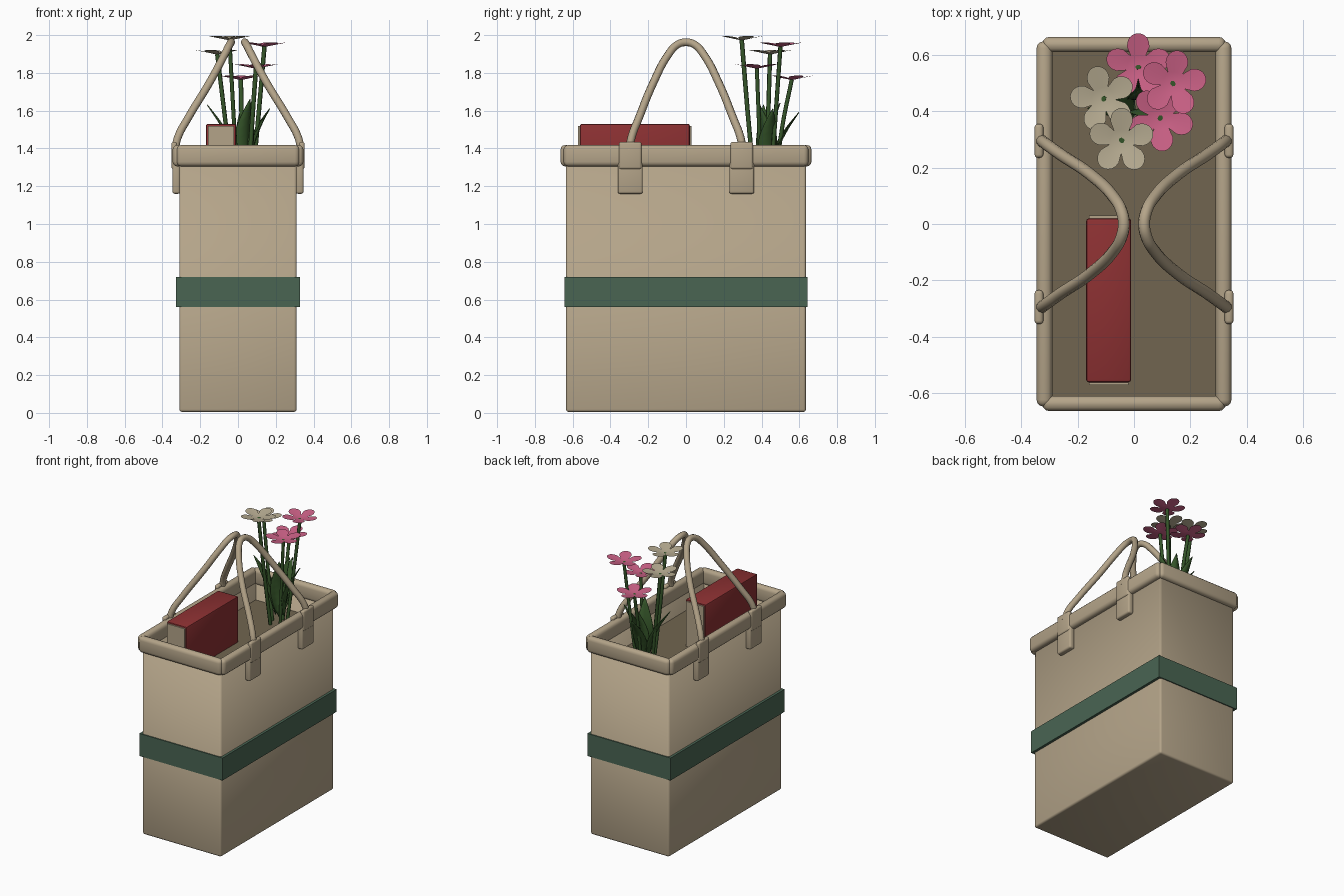
import bpy, bmesh, math
from mathutils import Vector

if "Cube" in bpy.data.objects:
    bpy.data.objects.remove(bpy.data.objects["Cube"])


def material(name, rgb):
    m = bpy.data.materials.new(name)
    m.diffuse_color = (*rgb, 1)
    m.use_nodes = True
    m.node_tree.nodes["Principled BSDF"].inputs["Base Color"].default_value = m.diffuse_color
    return m


CANVAS = material("beige canvas", (0.456, 0.371, 0.250))
LINING = material("dark lining", (0.165, 0.130, 0.080))
GREEN = material("green band", (0.067, 0.130, 0.086))
RED = material("red cover", (0.262, 0.030, 0.032))
PINK = material("pink petal", (0.600, 0.120, 0.240))
CREAM = material("cream petal", (0.470, 0.410, 0.285))
STEM = material("stem green", (0.035, 0.090, 0.022))


def finish(name, bm, mat, smooth=True):
    me = bpy.data.meshes.new(name)
    bm.to_mesh(me)
    bm.free()
    me.materials.append(mat)
    ob = bpy.data.objects.new(name, me)
    bpy.context.collection.objects.link(ob)
    if smooth:
        bpy.ops.object.select_all(action='DESELECT')
        ob.select_set(True)
        bpy.context.view_layer.objects.active = ob
        bpy.ops.object.shade_smooth_by_angle(angle=math.radians(40))
    return ob


def box(name, lo, hi, mat, bevel=0.0, segments=3):
    bm = bmesh.new()
    bmesh.ops.create_cube(bm, size=1)
    for v in bm.verts:
        v.co = Vector([(a + b) / 2 + c * (b - a) for a, b, c in zip(lo, hi, v.co)])
    if bevel:
        bmesh.ops.bevel(bm, geom=bm.edges[:], offset=bevel, segments=segments,
                        profile=0.5, affect='EDGES')
    return finish(name, bm, mat, bevel > 0)


def tube(name, points, radius, mat, sides=12, steps=8):
    """Round tube along a smooth path through the points."""
    cu = bpy.data.curves.new(name, 'CURVE')
    cu.dimensions = '3D'
    sp = cu.splines.new('BEZIER')
    sp.bezier_points.add(len(points) - 1)
    for p, co in zip(sp.bezier_points, points):
        p.co = co
        p.handle_left_type = p.handle_right_type = 'AUTO'
    sp.resolution_u = steps
    cu.bevel_depth = radius
    cu.bevel_resolution = sides // 4 - 1
    cu.use_fill_caps = True
    cu.materials.append(mat)
    ob = bpy.data.objects.new(name, cu)
    bpy.context.collection.objects.link(ob)
    return ob


# Bag body: open box with softened corners and an inner wall
bm = bmesh.new()
bmesh.ops.create_cube(bm, size=1)
for v in bm.verts:
    v.co = Vector((v.co.x * 0.62, v.co.y * 1.27, 0.005 + (v.co.z + 0.5) * 1.38))
bmesh.ops.delete(bm, geom=[f for f in bm.faces if f.normal.z > 0.9], context='FACES_ONLY')
soft = [e for e in bm.edges if len(e.link_faces) == 2]
bmesh.ops.bevel(bm, geom=soft, offset=0.014, segments=3, profile=0.5, affect='EDGES')
body = finish("bag_body", bm, CANVAS)
wall = body.modifiers.new("wall", 'SOLIDIFY')
wall.thickness = 0.018
wall.offset = -1

# Dark panel that closes the inside below the rim
box("bag_lining", (-0.293, -0.618, 1.18), (0.293, 0.618, 1.20), LINING)

# Green band wrapped around the body
bm = bmesh.new()
rings = []
for hx, hy, z in ((0.328, 0.642, 0.56), (0.328, 0.642, 0.72),
                  (0.305, 0.630, 0.72), (0.305, 0.630, 0.56)):
    rings.append([bm.verts.new((sx * hx, sy * hy, z))
                  for sx, sy in ((1, 1), (-1, 1), (-1, -1), (1, -1))])
for r in range(4):
    a, b = rings[r], rings[(r + 1) % 4]
    for i in range(4):
        j = (i + 1) % 4
        bm.faces.new((a[i], a[j], b[j], b[i]))
bmesh.ops.recalc_face_normals(bm, faces=bm.faces[:])
finish("green_band", bm, GREEN, smooth=False)

# Padded rim, strap tabs and handles on both sides
for s, side in ((-1, "left"), (1, "right")):
    def span(a, b):
        return sorted((s * a, s * b))
    x0, x1 = span(0.290, 0.346)
    box(f"rim_side_{side}", (x0, -0.648, 1.305), (x1, 0.648, 1.418), CANVAS, 0.024)
    y0, y1 = span(0.610, 0.664)
    end = "front" if s < 0 else "back"
    box(f"rim_{end}", (-0.325, y0, 1.305), (0.325, y1, 1.418), CANVAS, 0.024)
    for t, place in ((-1, "front"), (1, "back")):
        y = t * 0.295
        x0, x1 = span(0.306, 0.347)
        box(f"tab_lower_{side}_{place}", (x0, y - 0.066, 1.16), (x1, y + 0.066, 1.36),
            CANVAS, 0.012)
        x0, x1 = span(0.322, 0.353)
        box(f"tab_upper_{side}_{place}", (x0, y - 0.060, 1.29), (x1, y + 0.060, 1.435),
            CANVAS, 0.012)
    half = [(0.334, 0.300, 1.39), (0.318, 0.288, 1.46), (0.265, 0.250, 1.56),
            (0.150, 0.172, 1.75), (0.072, 0.095, 1.895), (0.044, 0.045, 1.950)]
    path = ([(s * x, -y, z) for x, y, z in half] + [(s * 0.036, 0, 1.962)]
            + [(s * x, y, z) for x, y, z in reversed(half)])
    tube(f"handle_{side}", path, 0.021, CANVAS, sides=16)

# Book: pages inside a red cover
box("book_cover", (-0.170, -0.562, 1.20), (-0.010, 0.020, 1.530), RED, 0.010, 2)
box("book_pages", (-0.160, -0.572, 1.20), (-0.020, 0.030, 1.520), CANVAS)


# Flowers: five-petal shallow cups on slightly bent stems
def flower(name, x, y, z, turn, mat):
    bm = bmesh.new()
    n = 60
    center = bm.verts.new((x, y, z - 0.028))
    loops = []
    for k in (0.35, 1.0):
        ring = []
        for i in range(n):
            a = 2 * math.pi * i / n
            r = 0.045 + 0.072 * abs(math.cos(2.5 * a)) ** 0.55
            r = 0.04 if k < 1 else r
            ring.append(bm.verts.new((x + r * math.cos(a + turn), y + r * math.sin(a + turn),
                                      z - 0.028 + 0.024 * r / 0.117)))
        loops.append(ring)
    for i in range(n):
        j = (i + 1) % n
        bm.faces.new((center, loops[0][i], loops[0][j]))
        bm.faces.new((loops[0][i], loops[1][i], loops[1][j], loops[0][j]))
    finish(name + "_petals", bm, mat)
    bx, by = 0.03 + (x - 0.03) * 0.4, 0.41 + (y - 0.41) * 0.4
    tube(name + "_stem", [(bx, by, 1.20), (bx * 0.55 + x * 0.45, by * 0.55 + y * 0.45, 1.52),
                          (x, y, z - 0.026)], 0.012, STEM, sides=8, steps=5)


flower("cream_flower_tall", -0.045, 0.295, 2.000, 0.30, CREAM)
flower("cream_flower_low", -0.110, 0.445, 1.925, 0.55, CREAM)
flower("pink_flower_back", 0.015, 0.560, 1.790, 1.57, PINK)
flower("pink_flower_right", 0.140, 0.500, 1.965, 0.15, PINK)
flower("pink_flower_front", 0.095, 0.375, 1.850, 1.00, PINK)


# Leaves: pointed blades folded along the middle and bending outward
def leaf(name, base, tip, width):
    base, tip = Vector(base), Vector(tip)
    out = Vector((tip.x - base.x, tip.y - base.y, 0)).normalized()
    across = Vector((-out.y, out.x, 0))
    bm = bmesh.new()
    rows, steps = [], 9
    for i in range(steps + 1):
        t = i / steps
        p = base.lerp(tip, t)
        p -= out * 0.03 * math.sin(math.pi * t)
        w = width * (0.06 + math.sin(math.pi * t ** 0.85)) / 2 if t < 1 else 0.002
        rows.append([bm.verts.new(p + across * w * c + out * abs(c) * w * -0.35)
                     for c in (-1, 0, 1)])
    for a, b in zip(rows, rows[1:]):
        for c in range(2):
            bm.faces.new((a[c], a[c + 1], b[c + 1], b[c]))
    ob = finish(name, bm, STEM)
    thick = ob.modifiers.new("thickness", 'SOLIDIFY')
    thick.thickness = 0.004


leaf("leaf_front", (0.045, 0.40, 1.25), (0.065, 0.37, 1.66), 0.11)
leaf("leaf_back", (0.040, 0.45, 1.25), (0.060, 0.50, 1.64), 0.11)
leaf("leaf_right", (0.070, 0.43, 1.25), (0.170, 0.46, 1.61), 0.10)
leaf("leaf_left", (0.000, 0.42, 1.25), (-0.165, 0.41, 1.63), 0.09)
leaf("leaf_far", (0.030, 0.46, 1.25), (0.010, 0.60, 1.59), 0.09)
